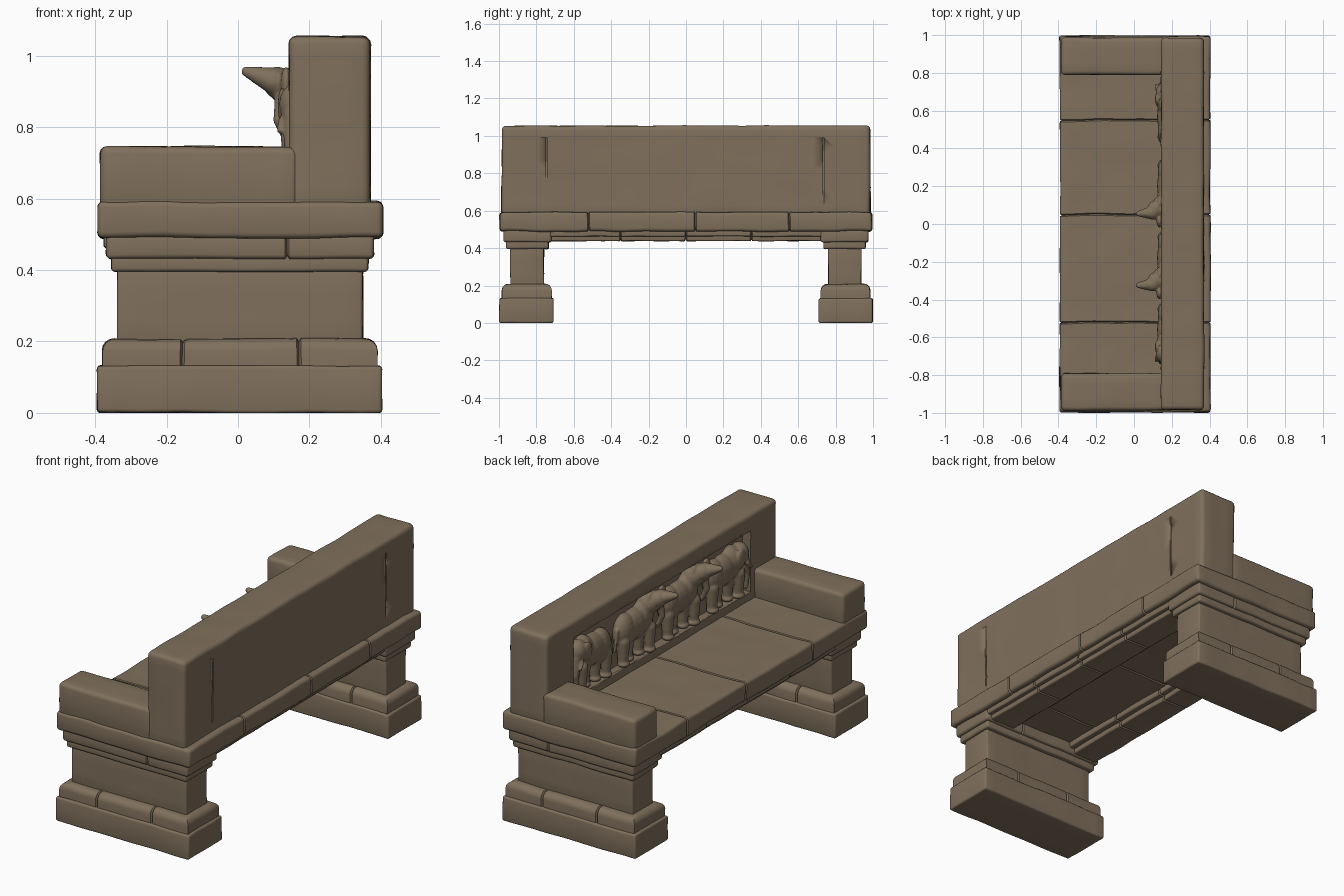
import bpy, bmesh, math
from mathutils import Vector, Matrix, noise

cube = bpy.data.objects.get("Cube")
if cube:
    bpy.data.objects.remove(cube, do_unlink=True)

stone = bpy.data.materials.new("weathered brown stone")
stone.use_nodes = True
COLOUR = (0.216, 0.162, 0.107, 1)
stone.diffuse_color = COLOUR
stone.node_tree.nodes["Principled BSDF"].inputs["Base Color"].default_value = COLOUR


def finish(bm, name):
    """Turn a bmesh into a linked, smooth-shaded stone object."""
    bmesh.ops.recalc_face_normals(bm, faces=bm.faces)
    mesh = bpy.data.meshes.new(name)
    bm.to_mesh(mesh)
    bm.free()
    mesh.materials.append(stone)
    obj = bpy.data.objects.new(name, mesh)
    bpy.context.collection.objects.link(obj)
    bpy.ops.object.select_all(action='DESELECT')
    obj.select_set(True)
    bpy.context.view_layer.objects.active = obj
    bpy.ops.object.shade_smooth_by_angle(angle=math.radians(40))
    return obj


def box(lo, hi):
    lo, hi = Vector(lo), Vector(hi)
    bm = bmesh.new()
    bmesh.ops.create_cube(bm, size=1, matrix=Matrix.Translation((lo + hi) / 2)
                          @ Matrix.Diagonal((*(hi - lo), 1)))
    return bm


def cut(bm, axis, at):
    normal = Vector((0, 0, 0))
    normal[axis] = 1
    co = normal * at
    bmesh.ops.bisect_plane(bm, geom=bm.verts[:] + bm.edges[:] + bm.faces[:],
                           plane_co=co, plane_no=normal)


def block(name, lo, hi, round_=0.012, joints=(), axis=0, top_round=0, wear=0.004):
    """Worn stone block with rounded edges and pressed-in masonry joints."""
    bm = box(lo, hi)
    if top_round:
        top = [e for e in bm.edges if all(v.co.z > hi[2] - 0.001 for v in e.verts)]
        bmesh.ops.bevel(bm, geom=top, offset=top_round, segments=4, profile=0.5,
                        affect='EDGES', clamp_overlap=True)
    else:
        bmesh.ops.bevel(bm, geom=bm.edges[:], offset=round_, segments=3, profile=0.5,
                        affect='EDGES', clamp_overlap=True)
    # Loops that carry the wear
    for i in range(3):
        n = int((hi[i] - lo[i]) / 0.06)
        for k in range(1, n):
            cut(bm, i, lo[i] + (hi[i] - lo[i]) * k / n)
    # Narrow grooves around the block
    mid = (Vector(lo) + Vector(hi)) / 2
    for j in joints:
        for d in (-0.006, 0, 0.006):
            cut(bm, axis, j + d)
        for v in bm.verts:
            if abs(v.co[axis] - j) < 0.0005:
                for i in range(3):
                    if i != axis:
                        v.co[i] -= math.copysign(0.009, v.co[i] - mid[i])
    for v in bm.verts:
        v.co += noise.noise_vector(v.co * 7) * wear
        v.co.z = max(v.co.z, 0)
    return finish(bm, name)


# Two piers with plinths and stepped capitals
for label, s in (("right", -1), ("left", 1)):
    def pier(part, x0, x1, inner, outer, z0, z1, **kw):
        y0, y1 = sorted((s * inner, s * outer))
        block(f"{label}_{part}", (x0, y0, z0), (x1, y1, z1), **kw)
    pier("foot", -0.395, 0.403, 0.71, 0.998, 0, 0.132, round_=0.01)
    pier("plinth", -0.38, 0.39, 0.72, 0.985, 0.12, 0.208, top_round=0.035,
         joints=(-0.155, 0.17))
    pier("shaft", -0.338, 0.35, 0.76, 0.938, 0.19, 0.41, round_=0.008)
    pier("lower_capital", -0.355, 0.365, 0.735, 0.96, 0.396, 0.44, round_=0.01)
    pier("upper_capital", -0.369, 0.38, 0.72, 0.975, 0.432, 0.497, round_=0.012,
         joints=(0.14,))
    pier("armrest", -0.386, 0.17, 0.79, 0.987, 0.57, 0.746, round_=0.02)

# Seat slab and the stepped rails beneath it
block("seat_slab", (-0.392, -0.995, 0.49), (0.404, 0.995, 0.592), round_=0.016,
      joints=(-0.52, 0.05, 0.55), axis=1, wear=0.006)
for label, s in (("front", -1), ("back", 1)):
    for part, inner, outer, z0 in (("upper", 0.17, 0.375, 0.463), ("lower", 0.2, 0.35, 0.438)):
        x0, x1 = sorted((s * inner, s * outer))
        block(f"{label}_{part}_rail", (x0, -0.75, z0), (x1, 0.75, 0.5), round_=0.007,
              joints=(-0.35, 0.0, 0.35), axis=1)

# Backrest, with a sunk panel in front and two chiselled lines behind
backrest = block("backrest", (0.143, -0.985, 0.57), (0.37, 0.985, 1.055), round_=0.022)
cutters = [((0.1, -0.755, 0.635), (0.19, 0.755, 0.965))]
cutters += [((0.362, y - 0.004, 0.64), (0.4, y + 0.004, 0.99)) for y in (-0.745, 0.735)]
for lo, hi in cutters:
    cutter = finish(box(lo, hi), "cutter")
    cutter.hide_render = True
    mod = backrest.modifiers.new("cut", 'BOOLEAN')
    mod.operation, mod.object, mod.solver = 'DIFFERENCE', cutter, 'EXACT'
    bpy.context.view_layer.objects.active = backrest
    bpy.ops.object.modifier_apply(modifier=mod.name)
    bpy.data.objects.remove(cutter, do_unlink=True)


def elephant(name, y, facing, turned):
    """Carved relief; local coordinates are (depth x, along the walk, z)."""
    bm = bmesh.new()

    def ball(c, r):
        m = Matrix.Translation((c[0], y + facing * c[1], c[2])) @ Matrix.Diagonal((*r, 1))
        bmesh.ops.create_uvsphere(bm, u_segments=16, v_segments=10, radius=1, matrix=m)

    def limb(points, r0, r1):
        pts = [Vector(p) for p in points]
        n = 7 * (len(pts) - 1)
        for k in range(n + 1):
            i = min(k // 7, len(pts) - 2)
            r = r0 + (r1 - r0) * k / n
            ball(pts[i].lerp(pts[i + 1], k / 7 - i), (r, r, r))

    # Body, rump and shoulders
    ball((0.18, 0, 0.82), (0.058, 0.13, 0.085))
    ball((0.18, -0.08, 0.815), (0.055, 0.08, 0.09))
    ball((0.18, 0.07, 0.84), (0.06, 0.075, 0.085))
    # Legs and tail
    for u, x in ((-0.11, 0.16), (-0.045, 0.18), (0.045, 0.18), (0.105, 0.155)):
        limb([(x, u, 0.77), (x, u, 0.665)], 0.036, 0.027)
        ball((x - 0.004, u, 0.652), (0.032, 0.034, 0.017))
    limb([(0.165, -0.155, 0.84), (0.165, -0.172, 0.74)], 0.012, 0.009)
    if turned:
        # Head thrust out of the panel, muzzle raised
        limb([(0.16, 0.1, 0.9), (0.1, 0.14, 0.93), (0.024, 0.145, 0.956)], 0.06, 0.015)
        ball((0.11, 0.125, 0.925), (0.04, 0.05, 0.045))
        for u in (0.09, 0.185):
            ball((0.135, u, 0.92), (0.016, 0.035, 0.05))
        limb([(0.125, 0.15, 0.89), (0.115, 0.16, 0.82), (0.14, 0.155, 0.76)], 0.022, 0.012)
    else:
        # Head in profile with ear, trunk and tusk
        ball((0.165, 0.125, 0.865), (0.05, 0.055, 0.06))
        ball((0.125, 0.09, 0.86), (0.014, 0.035, 0.052))
        limb([(0.155, 0.15, 0.84), (0.15, 0.165, 0.75), (0.145, 0.155, 0.68)], 0.03, 0.014)
        limb([(0.125, 0.14, 0.82), (0.115, 0.165, 0.79)], 0.012, 0.008)
    obj = finish(bm, name)
    remesh = obj.modifiers.new("blend", 'REMESH')
    remesh.mode, remesh.voxel_size, remesh.use_smooth_shade = 'VOXEL', 0.006, True
    soften = obj.modifiers.new("soften", 'SMOOTH')
    soften.factor, soften.iterations = 0.5, 3


elephant("elephant_first", 0.57, 1, False)
elephant("elephant_second", 0.20, -1, True)
elephant("elephant_third", -0.18, -1, True)
elephant("elephant_fourth", -0.56, -1, False)
